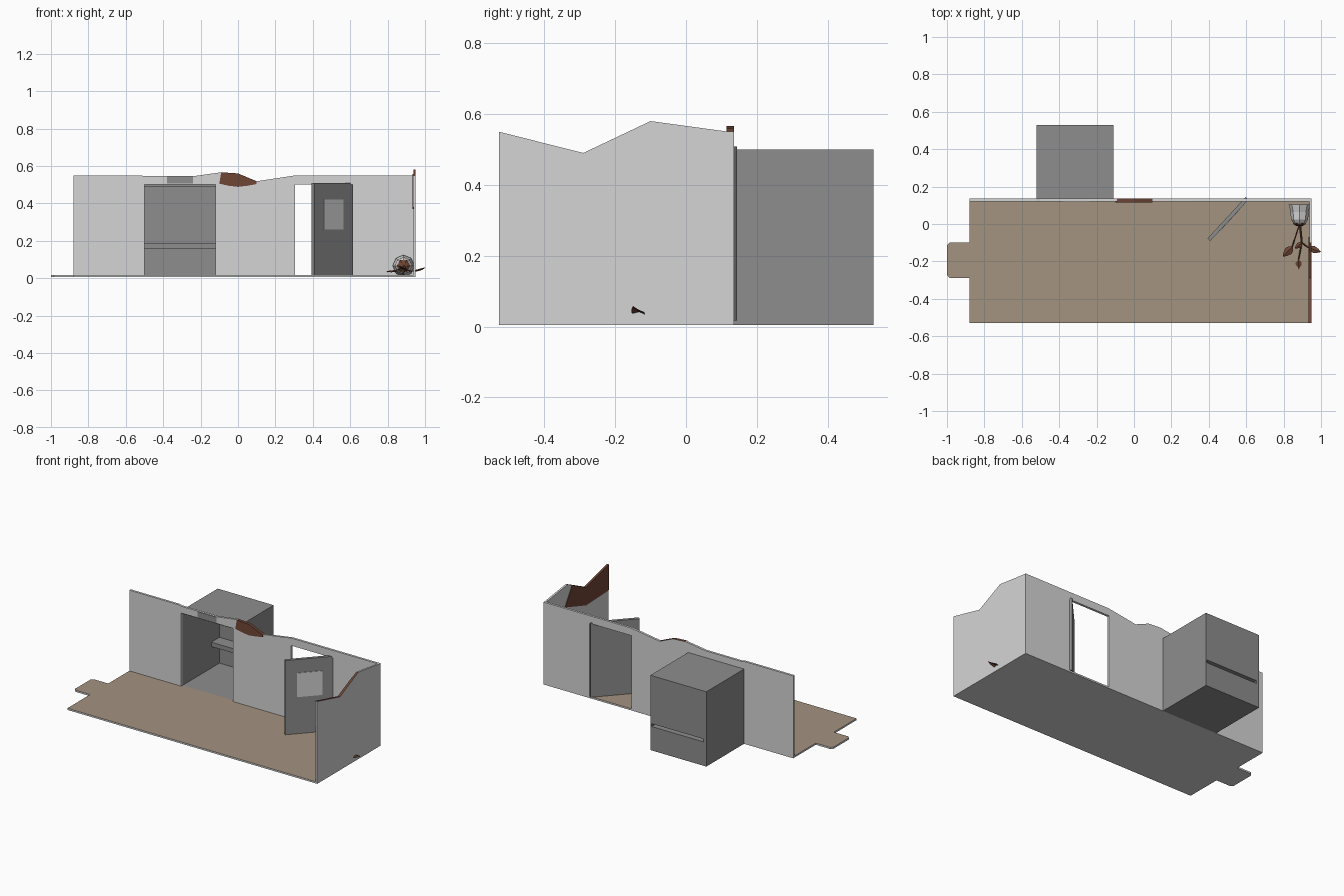
import bpy, bmesh, math
from mathutils import Vector

if "Cube" in bpy.data.objects:
    bpy.data.objects.remove(bpy.data.objects["Cube"])


def material(name, rgb):
    lin = [((c / 255 + 0.055) / 1.055) ** 2.4 for c in rgb]
    m = bpy.data.materials.new(name)
    m.diffuse_color = (*lin, 1)
    m.use_nodes = True
    m.node_tree.nodes["Principled BSDF"].inputs["Base Color"].default_value = m.diffuse_color
    return m


LIGHT = material("light_grey", (213, 213, 213))
GREY = material("mid_grey", (141, 141, 141))
TAN = material("tan_floor", (163, 147, 128))
BROWN = material("rust_brown", (111, 70, 53))


def finish(name, bm, mats, rule=None):
    bmesh.ops.recalc_face_normals(bm, faces=bm.faces[:])
    if rule:
        for f in bm.faces:
            f.normal_update()
            f.material_index = 1 if rule(f.normal, f.calc_center_median()) else 0
    me = bpy.data.meshes.new(name)
    bm.to_mesh(me)
    bm.free()
    for m in mats:
        me.materials.append(m)
    ob = bpy.data.objects.new(name, me)
    bpy.context.collection.objects.link(ob)
    return ob


def prism(name, pts, axis, a, b, mats, rule=None):
    """Extrude a 2D outline along an axis from a to b."""
    place = {"x": lambda p, q, d: (d, p, q),
             "y": lambda p, q, d: (p, d, q),
             "z": lambda p, q, d: (p, q, d)}[axis]
    bm = bmesh.new()
    face = bm.faces.new([bm.verts.new(place(p, q, a)) for p, q in pts])
    new = bmesh.ops.extrude_face_region(bm, geom=[face])["geom"]
    shift = Vector(place(0, 0, b - a))
    bmesh.ops.translate(bm, vec=shift,
                        verts=[v for v in new if isinstance(v, bmesh.types.BMVert)])
    return finish(name, bm, mats, rule)


def box(name, x, y, z, mat):
    return prism(name, [(x[0], y[0]), (x[1], y[0]), (x[1], y[1]), (x[0], y[1])],
                 "z", z[0], z[1], [mat])


def lathe_y(name, profile, centre, sides, mat):
    """Turn (radius, y) points about a horizontal axis along y."""
    cx, cy, cz = centre
    bm = bmesh.new()
    verts = [bm.verts.new((cx + r, cy + y, cz)) for r, y in profile]
    edges = [bm.edges.new(p) for p in zip(verts, verts[1:])]
    bmesh.ops.spin(bm, geom=verts + edges, cent=centre, axis=(0, 1, 0),
                   angle=math.tau, steps=sides)
    bmesh.ops.remove_doubles(bm, verts=bm.verts[:], dist=1e-4)
    return finish(name, bm, [mat])


def rod(name, a, b, r, mat):
    a, b = Vector(a), Vector(b)
    d = b - a
    bm = bmesh.new()
    bmesh.ops.create_cone(bm, cap_ends=True, segments=5, radius1=r, radius2=r * 0.8,
                          depth=d.length)
    bm.transform(d.to_track_quat("Z", "Y").to_matrix().to_4x4())
    bmesh.ops.translate(bm, vec=(a + b) / 2, verts=bm.verts[:])
    return finish(name, bm, [mat])


def leaf(name, base, tip, width, mat):
    """Thin pointed leaf, folded a little along the middle."""
    base, tip = Vector(base), Vector(tip)
    d = tip - base
    side = d.cross(Vector((0, 0, 1))).normalized() * width / 2
    drop = Vector((0, 0, -0.006))
    bm = bmesh.new()
    mid = [bm.verts.new(base), bm.verts.new(base + d * 0.4), bm.verts.new(tip)]
    for s in (1, -1):
        rim = [bm.verts.new(base + d * t + side * s * w + drop)
               for t, w in ((0.2, 0.75), (0.45, 1), (0.75, 0.6))]
        bm.faces.new([mid[0], rim[0], rim[1], mid[1]])
        bm.faces.new([mid[1], rim[1], rim[2], mid[2]])
    ob = finish(name, bm, [mat])
    mod = ob.modifiers.new("thickness", "SOLIDIFY")
    mod.thickness = 0.003
    return ob


# Floor slab with a chamfered tab on the left; only its top is tan
prism("floor", [(-.88, -.528), (.95, -.528), (.95, .135), (-.88, .135), (-.88, -.10),
                (-.985, -.10), (-1, -.115), (-1, -.275), (-.985, -.29), (-.88, -.29)],
      "z", .005, .016, [LIGHT, TAN], lambda n, c: n.z > .5)

# Back wall with two openings and a broken, rusty stretch of top edge
prism("back_wall", [(-.88, .016), (-.50, .016), (-.50, .50), (-.12, .50), (-.12, .016),
                    (.305, .016), (.305, .50), (.612, .50), (.612, .016), (.95, .016),
                    (.95, .55), (.31, .55), (.10, .518), (0, .56), (-.09, .566),
                    (-.24, .545), (-.50, .545), (-.52, .55), (-.88, .55)],
      "y", .12, .135, [LIGHT, BROWN], lambda n, c: n.z > .5 and -.1 < c.x < .1 and c.z > .51)
prism("back_wall_break", [(-.10, .505), (-.05, .494), (0, .488), (.05, .494), (.10, .503),
                          (.10, .518), (0, .56), (-.09, .566)], "y", .115, .12, [BROWN])
box("wall_panel", (-.38, -.24), (.117, .12), (.505, .543), GREY)

# Right wall with a broken top and a rusty patch on its inner face
prism("right_wall", [(-.528, .016), (.12, .016), (.12, .55), (-.10, .58), (-.29, .49),
                     (-.528, .55)],
      "x", .937, .95, [LIGHT, BROWN], lambda n, c: n.z > .5 and c.y < -.1)
prism("right_wall_break", [(-.528, .38), (-.29, .37), (-.07, .44), (-.145, .558),
                           (-.29, .49), (-.528, .55)], "x", .934, .937, [BROWN])

# Alcove box behind the left opening, open to the front
T = .01
box("alcove_left", (-.52, -.50), (.135, .53), (.005, .50), GREY)
box("alcove_right", (-.12, -.11), (.135, .53), (.005, .50), GREY)
box("alcove_top", (-.50, -.12), (.135, .53), (.50 - T, .50), GREY)
box("alcove_bottom", (-.50, -.12), (.135, .53), (.005, .016), GREY)

# Alcove back is pushed inward to make a shelf, leaving a slot behind it
prism("alcove_back_and_shelf", [(.53, .016), (.53, .163), (.445, .163), (.445, .182),
                                (.53, .182), (.53, .49), (.52, .49), (.52, .187),
                                (.435, .187), (.435, .158), (.52, .158), (.52, .016)],
      "x", -.50, -.12, [GREY])

# Door standing open, with a pale window plate on its front
hinge, free = Vector((.612, .13)), Vector((.408, -.09))
along = (hinge - free).normalized()
out = Vector((along.y, -along.x))


def door_slab(name, a, b, o1, o2, z1, z2, mat):
    corners = [a + out * o1, b + out * o1, b + out * o2, a + out * o2]
    prism(name, [tuple(c) for c in corners], "z", z1, z2, [mat])


door_slab("door", free, hinge, 0, -.02, .017, .508, GREY)
door_slab("door_window", free.lerp(hinge, .24), free.lerp(hinge, .76), .003, 0,
          .26, .42, LIGHT)

# Rose lying on the floor, opening towards the back
C = (.885, 0, .066)
lathe_y("rose_outer_petals", [(0, 0), (.03, 0), (.046, .025), (.048, .065), (.058, .104),
                              (.044, .09), (.03, .03), (0, .03)], C, 8, LIGHT)
lathe_y("rose_inner_petals", [(.024, .03), (.034, .06), (.036, .098), (.026, .09),
                              (.02, .05), (0, .085)], C, 7, LIGHT)
lathe_y("rose_calyx", [(0, -.012), (.018, -.01), (.036, .002), (.03, .006)], C, 6, BROWN)

# Rose stems and leaves
FORK = (.897, -.10, .045)
rod("rose_stem", (.887, 0, .066), FORK, .007, BROWN)
rod("side_stem", (.885, 0, .06), (.845, -.125, .04), .004, BROWN)
for i, (base, tip, w) in enumerate([((.85, -.12, .045), (.795, -.175, .038), .045),
                                    ((.88, -.19, .025), (.882, -.27, .012), .042),
                                    ((.93, -.125, .036), (1.0, -.15, .055), .035),
                                    ((.90, -.10, .05), (.86, -.13, .07), .03)]):
    if i:
        rod("leaf_stem_%d" % i, FORK, base, .004, BROWN)
    leaf("leaf_%d" % i, base, tip, w, BROWN)
